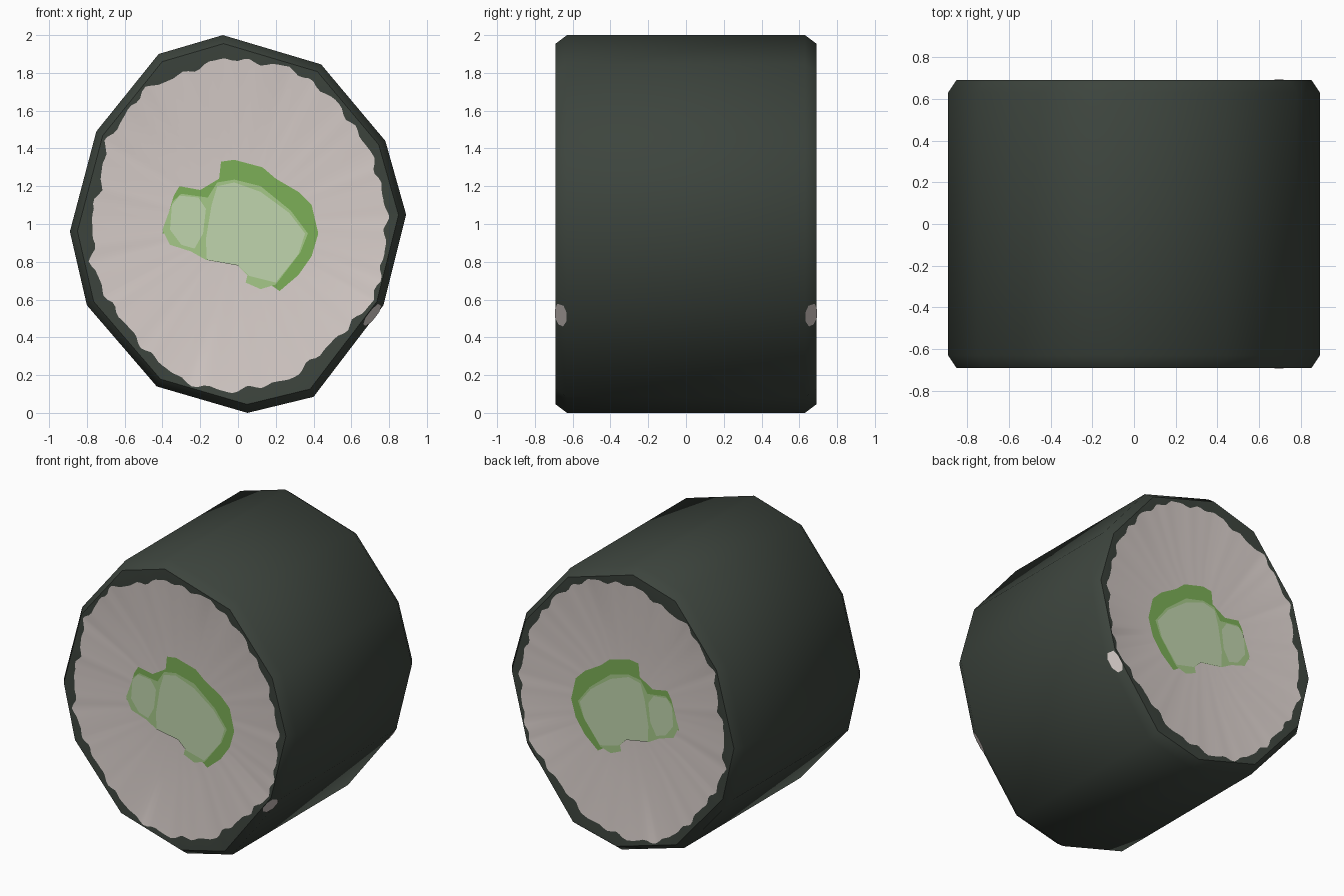
import bpy, bmesh, math
from mathutils import Vector

if "Cube" in bpy.data.objects:
    bpy.data.objects.remove(bpy.data.objects["Cube"])


def material(name, rgb):
    m = bpy.data.materials.new(name)
    m.diffuse_color = (*rgb, 1)
    m.use_nodes = True
    m.node_tree.nodes["Principled BSDF"].inputs["Base Color"].default_value = m.diffuse_color
    return m


SEAWEED = material("seaweed dark green", (0.046, 0.058, 0.047))
RICE = material("rice off white", (0.68, 0.61, 0.585))
DEEP = material("filling deep green", (0.20, 0.43, 0.095))
MID = material("filling mid green", (0.38, 0.58, 0.25))
PALE = material("filling pale green", (0.53, 0.66, 0.42))

CENTRE = 1.0               # height of the roll axis
Y_SIDE, Y_RIM, Y_CORE = 0.63, 0.69, 0.645
INSET = 0.955              # rim size after the chamfer

# Twelve-sided roll outline and the edge of the rice, as (x, z)
OUTLINE = [(-.08, 2), (.44, 1.845), (.78, 1.44), (.89, 1.05), (.77, .57), (.40, .085),
           (.05, 0), (-.43, .14), (-.80, .57), (-.89, .96), (-.75, 1.49), (-.42, 1.90)]
RICE_EDGE = [(-.08, 1.88), (.06, 1.86), (.275, 1.83), (.51, 1.66), (.70, 1.39), (.79, 1.07),
             (.77, .81), (.72, .60), (.54, .41), (.275, .175), (-.04, .11), (-.28, .16),
             (-.49, .33), (-.69, .60), (-.78, .80), (-.76, .93), (-.78, 1.05), (-.73, 1.18),
             (-.70, 1.43), (-.5, 1.71)]

# Filling shapes, stacked as thin layers
FILLING = [
    ("filling_rim", DEEP, [(-.40, .95), (-.34, 1.15), (-.31, 1.20), (-.20, 1.18), (-.10, 1.24),
     (-.09, 1.33), (-.02, 1.34), (.13, 1.30), (.20, 1.24), (.32, 1.17), (.39, 1.10),
     (.425, .95), (.39, .83), (.32, .73), (.22, .645), (.17, .68), (0, .95)]),
    ("filling_band", MID, [(-.40, .97), (-.345, 1.12), (-.30, 1.16), (-.16, 1.14), (-.11, 1.22),
     (-.02, 1.235), (.12, 1.20), (.28, 1.07), (.37, .95), (.33, .85), (.20, .68), (.12, .655),
     (.04, .69), (.05, .73), (0, .78), (-.17, .81), (-.25, .855), (-.36, .89)]),
    ("filling_large_piece", PALE, [(-.165, .81), (-.17, .92), (-.14, 1.10), (-.11, 1.20),
     (-.02, 1.22), (.12, 1.17), (.27, 1.06), (.355, .95), (.32, .84), (.20, .69),
     (.06, .725), (0, .78)]),
    ("filling_small_piece", PALE, [(-.35, 1.10), (-.31, 1.15), (-.21, 1.14), (-.17, 1.08),
     (-.185, .95), (-.23, .87), (-.30, .89), (-.36, .97)]),
]


def ray_radius(poly, a):
    """Distance from the axis to the polygon in direction a."""
    d = (math.cos(a), math.sin(a))
    best = 0
    for i, (x1, z1) in enumerate(poly):
        x0, z0 = poly[i - 1]
        ex, ez = x1 - x0, z1 - z0
        den = d[0] * ez - d[1] * ex
        if abs(den) < 1e-9:
            continue
        t = (x0 * ez - (z0 - CENTRE) * ex) / den
        u = (x0 * d[1] - (z0 - CENTRE) * d[0]) / den
        if t > 0 and -1e-6 <= u <= 1 + 1e-6:
            best = max(best, t)
    return best


def finish(bm, name, mats, outward, smooth=True):
    """Face every polygon outward and make the object."""
    bm.normal_update()
    for f in bm.faces:
        f.smooth = smooth
        if f.normal.dot(outward(f.calc_center_median())) < 0:
            f.normal_flip()
    me = bpy.data.meshes.new(name)
    bm.to_mesh(me)
    bm.free()
    for m in mats:
        me.materials.append(m)
    ob = bpy.data.objects.new(name, me)
    bpy.context.collection.objects.link(ob)


def radial(c):
    return Vector((c.x, 0, c.z - CENTRE))


def bridge(bm, a, b, mat=0):
    for i in range(len(a)):
        bm.faces.new((a[i - 1], a[i], b[i], b[i - 1])).material_index = mat


# Seaweed wrap with chamfered ends
bm = bmesh.new()
loops = [[bm.verts.new((x * k, y, CENTRE + (z - CENTRE) * k)) for x, z in OUTLINE]
         for k, y in ((INSET, -Y_RIM), (1, -Y_SIDE), (1, Y_SIDE), (INSET, Y_RIM))]
for a, b in zip(loops, loops[1:]):
    bridge(bm, a, b)
finish(bm, "seaweed_wrap", [SEAWEED], radial)

angles = [math.tau * i / 180 for i in range(180)]
angles += [math.atan2(z - CENTRE, x) % math.tau for x, z in OUTLINE]
angles.sort()

for s, side in ((-1, "front"), (1, "back")):
    facing = lambda c, s=s: Vector((0, s, 0))

    # End cap: dark rim, wavy rice edge, slightly dished middle
    bm = bmesh.new()

    def ring(radius, y):
        return [bm.verts.new((radius(a) * math.cos(a), s * y, CENTRE + radius(a) * math.sin(a)))
                for a in angles]

    def wavy(a):
        return ray_radius(RICE_EDGE, a) + 0.009 * math.sin(30 * a) + 0.005 * math.sin(47 * a)

    rim = ring(lambda a: ray_radius(OUTLINE, a) * INSET, Y_RIM)
    edge = ring(lambda a: min(wavy(a), ray_radius(OUTLINE, a) * INSET - .005), Y_RIM - .003)
    dish = ring(lambda a: ray_radius(RICE_EDGE, a) * .58, Y_CORE)
    bridge(bm, rim, edge, 0)
    bridge(bm, edge, dish, 1)
    hub = bm.verts.new((0, s * Y_CORE, CENTRE))
    for i in range(len(dish)):
        bm.faces.new((dish[i - 1], dish[i], hub)).material_index = 1
    finish(bm, side + "_rice_cap", [SEAWEED, RICE], facing)

    # Green filling layers
    for i, (name, mat, pts) in enumerate(FILLING):
        bm = bmesh.new()
        y = s * (Y_CORE + 0.003 * (min(i, 2) + 1))
        bm.faces.new([bm.verts.new((x, y, z)) for x, z in pts])
        finish(bm, side + "_" + name, [mat], facing, False)

    # Stray rice grain lying on the chamfer, lower right
    bm = bmesh.new()
    (x0, z0), (x1, z1) = OUTLINE[4], OUTLINE[5]
    verts = []
    for t, v in ((.01, .25), (.01, .8), (.08, 1), (.18, 1), (.24, .7), (.24, .3), (.17, 0), (.07, 0)):
        k = 1 + (INSET - 1) * v
        x, z = x0 + (x1 - x0) * t, z0 + (z1 - z0) * t
        verts.append(bm.verts.new((x * k + .003, s * (Y_SIDE + (Y_RIM - Y_SIDE) * v + .003),
                                   CENTRE + (z - CENTRE) * k - .003)))
    bm.faces.new(verts)
    finish(bm, side + "_stray_grain", [RICE], radial, False)
